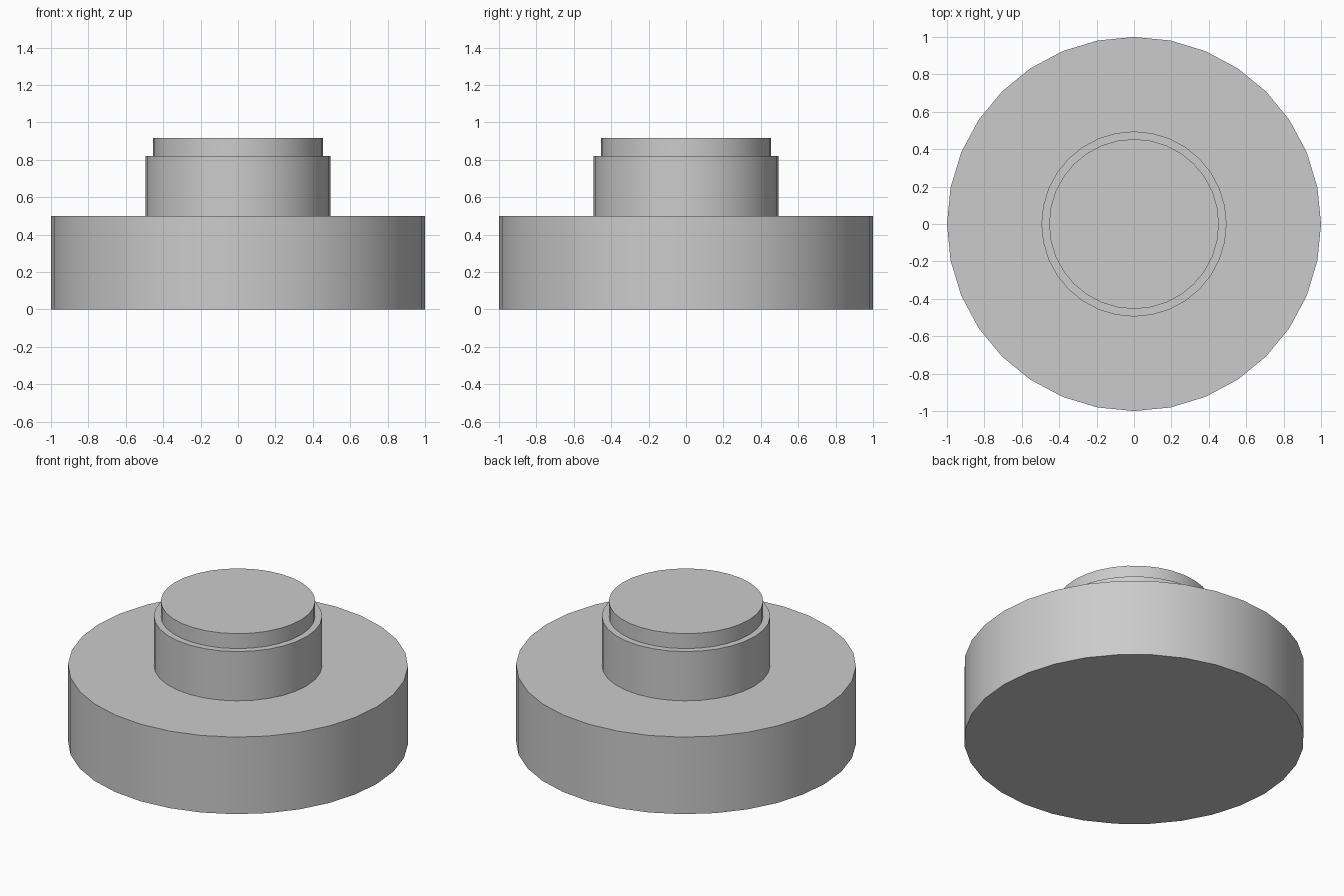
import bpy
import math

if "Cube" in bpy.data.objects:
    bpy.data.objects.remove(bpy.data.objects["Cube"])


def disc(name, radius, z0, z1):
    bpy.ops.mesh.primitive_cylinder_add(vertices=32, radius=radius, depth=z1 - z0,
                                        location=(0, 0, (z0 + z1) / 2))
    obj = bpy.context.object
    obj.name = name
    bpy.ops.object.shade_smooth_by_angle(angle=math.radians(30))
    return obj


# Wide base
disc("base", 1.0, 0.0, 0.5)
# Collar rising from the base
disc("collar", 0.495, 0.5, 0.82)
# Slightly narrower button on top
disc("button", 0.454, 0.82, 0.917)
